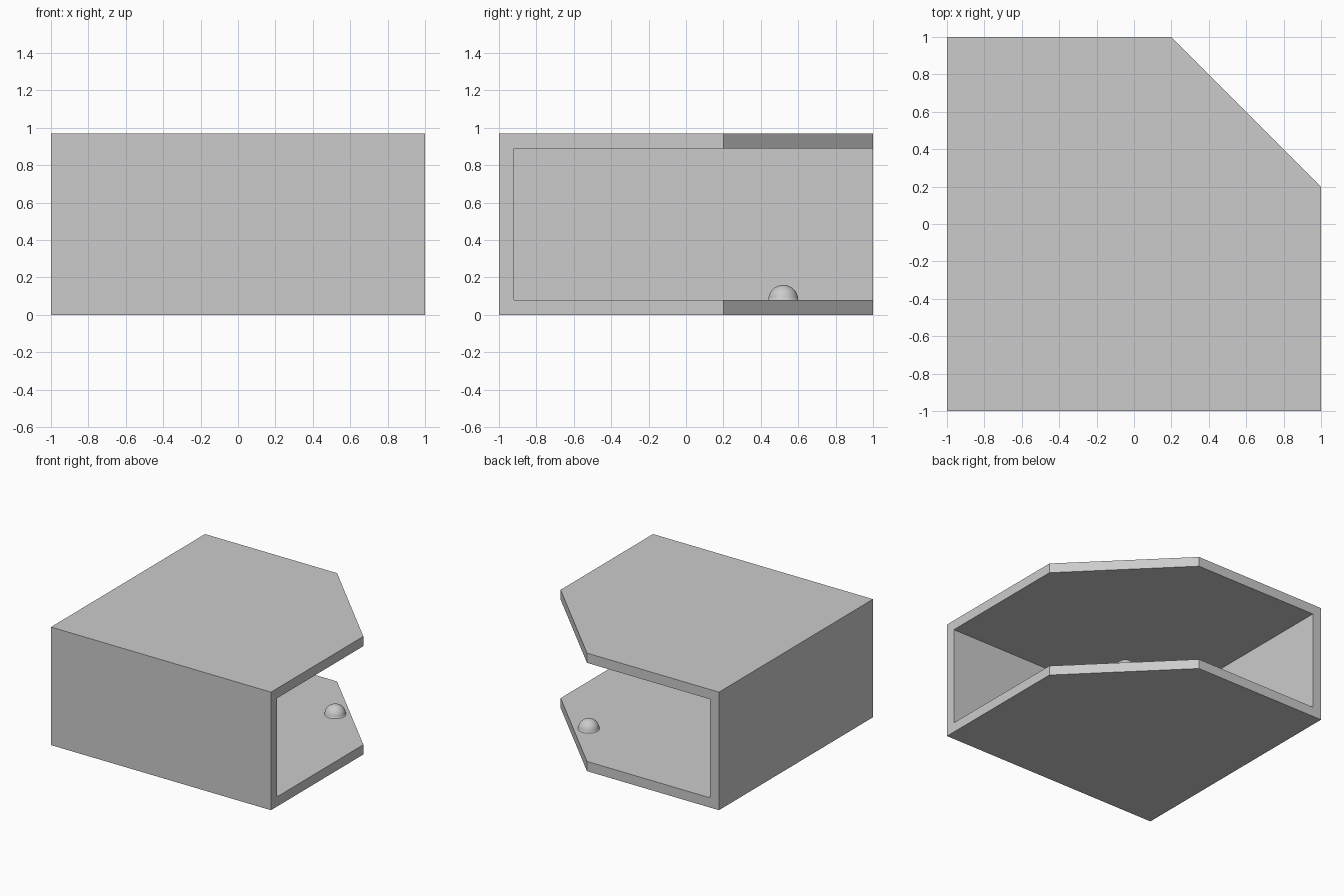
import bpy, bmesh, math
from mathutils import Vector

if "Cube" in bpy.data.objects:
    bpy.data.objects.remove(bpy.data.objects["Cube"])

grey = bpy.data.materials.new("light_grey")
grey.diffuse_color = (0.6, 0.6, 0.6, 1)
grey.use_nodes = True
grey.node_tree.nodes["Principled BSDF"].inputs["Base Color"].default_value = grey.diffuse_color


def prism(name, outline, z0, z1):
    """Extrude a flat outline from z0 up to z1."""
    bm = bmesh.new()
    base = bm.faces.new([bm.verts.new((x, y, z0)) for x, y in outline])
    top = bmesh.ops.extrude_face_region(bm, geom=[base])["geom"]
    verts = [v for v in top if isinstance(v, bmesh.types.BMVert)]
    bmesh.ops.translate(bm, verts=verts, vec=(0, 0, z1 - z0))
    bmesh.ops.recalc_face_normals(bm, faces=bm.faces)
    mesh = bpy.data.meshes.new(name)
    bm.to_mesh(mesh)
    bm.free()
    mesh.materials.append(grey)
    obj = bpy.data.objects.new(name, mesh)
    bpy.context.collection.objects.link(obj)
    return obj


# Shelf body: square block with one chamfered corner
W, H, T, C = 1.0, 0.97, 0.08, 0.2
shell = prism("shelf_shell", [(-W, -W), (W, -W), (W, C), (C, W), (-W, W)], 0, H)

# Hollow, open on the two sides next to the chamfer
a, b = -W + T, W + 0.5
cutter = prism("hollow_cutter", [(a, a), (b, a), (b, b), (a, b)], T, H - T)
cutter.hide_render = True
cutter.hide_set(True)
cut = shell.modifiers.new("hollow", "BOOLEAN")
cut.operation = "DIFFERENCE"
cut.solver = "EXACT"
cut.object = cutter

# Dome knob resting on the floor near the chamfer
bm = bmesh.new()
bmesh.ops.create_uvsphere(bm, u_segments=32, v_segments=16, radius=0.08)
bmesh.ops.bisect_plane(bm, geom=bm.verts[:] + bm.edges[:] + bm.faces[:],
                       plane_co=(0, 0, 0), plane_no=(0, 0, 1), clear_inner=True)
for f in bm.faces:
    f.smooth = True
mesh = bpy.data.meshes.new("dome_knob")
bm.to_mesh(mesh)
bm.free()
mesh.materials.append(grey)
knob = bpy.data.objects.new("dome_knob", mesh)
knob.location = Vector((0.52, 0.52, T))
bpy.context.collection.objects.link(knob)
